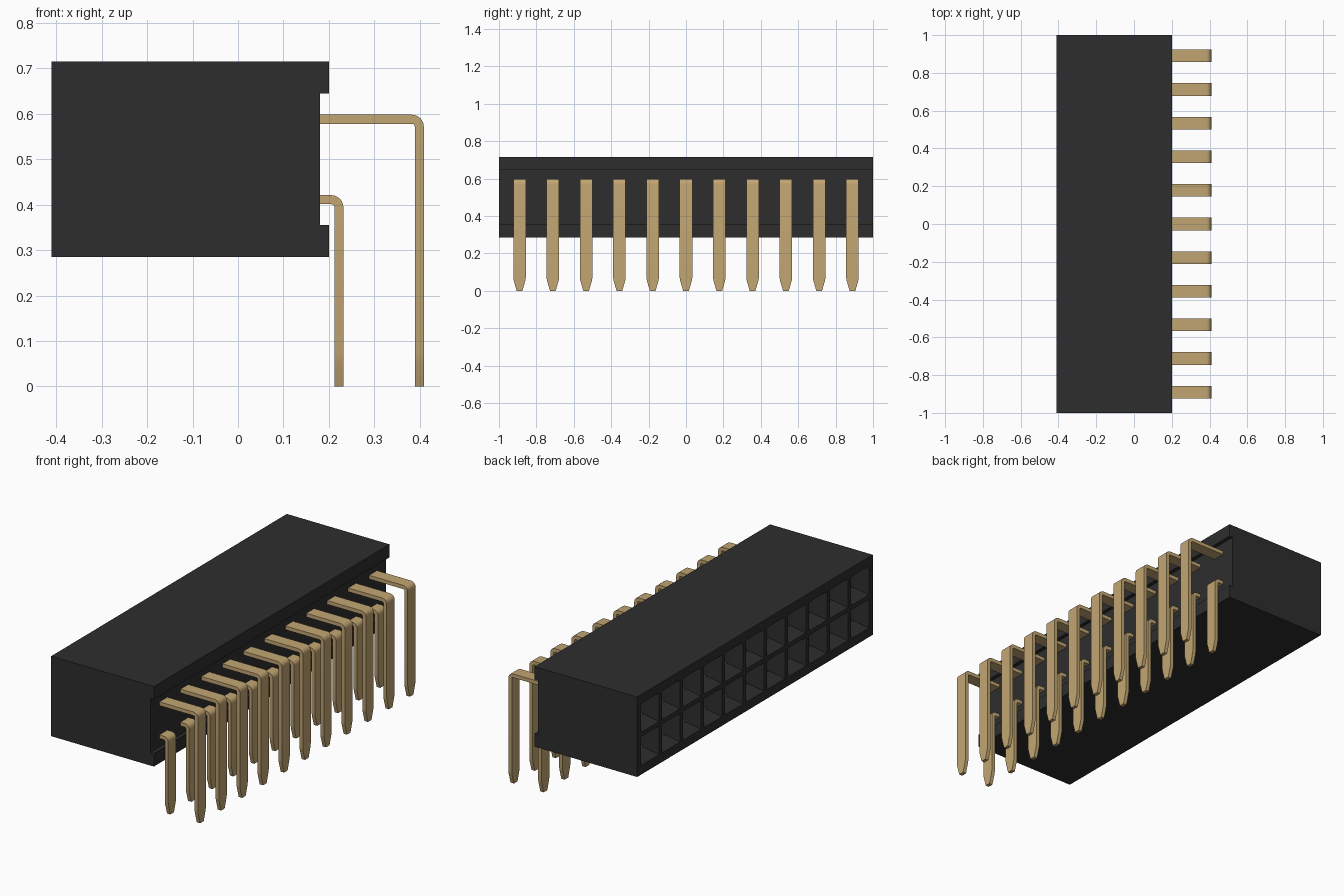
import bpy, bmesh, math

if "Cube" in bpy.data.objects:
    bpy.data.objects.remove(bpy.data.objects["Cube"], do_unlink=True)

PITCH, COUNT = 0.178, 11
ROWS = (0.411, 0.588)
PIN_Y = [(i - (COUNT - 1) / 2) * PITCH for i in range(COUNT)]


def material(name, rgb):
    m = bpy.data.materials.new(name)
    m.use_nodes = True
    m.diffuse_color = (*rgb, 1)
    m.node_tree.nodes["Principled BSDF"].inputs["Base Color"].default_value = (*rgb, 1)
    return m


black = material("black plastic", (0.027, 0.027, 0.027))
gold = material("gold metal", (0.54, 0.38, 0.17))


def finish(name, bm, mat):
    bmesh.ops.recalc_face_normals(bm, faces=bm.faces)
    mesh = bpy.data.meshes.new(name)
    bm.to_mesh(mesh)
    bm.free()
    mesh.materials.append(mat)
    ob = bpy.data.objects.new(name, mesh)
    bpy.context.collection.objects.link(ob)
    return ob


# Housing: channelled profile swept along y, leaving the socket face open
bm = bmesh.new()
profile = [(-0.41, 0.285), (0.2, 0.285), (0.2, 0.355), (0.18, 0.355),
           (0.18, 0.645), (0.2, 0.645), (0.2, 0.715), (-0.41, 0.715)]
near = [bm.verts.new((x, -1, z)) for x, z in profile]
far = [bm.verts.new((x, 1, z)) for x, z in profile]
bm.faces.new(near)
bm.faces.new(far[::-1])
for i in range(len(profile) - 1):
    bm.faces.new((near[i], far[i], far[i + 1], near[i + 1]))

# Socket face: grid of cells with a margin round it
half = COUNT * PITCH / 2
ys = [-1] + [-half + i * PITCH for i in range(COUNT + 1)] + [1]
zs = [0.285, 0.5 - PITCH, 0.5, 0.5 + PITCH, 0.715]
grid = [[bm.verts.new((-0.41, y, z)) for z in zs] for y in ys]
cells = []
for i in range(len(ys) - 1):
    for j in range(len(zs) - 1):
        f = bm.faces.new((grid[i][j], grid[i][j + 1], grid[i + 1][j + 1], grid[i + 1][j]))
        if 0 < i < COUNT + 1 and 0 < j < 3:
            cells.append(f)
bmesh.ops.remove_doubles(bm, verts=bm.verts, dist=0.0001)
bmesh.ops.recalc_face_normals(bm, faces=bm.faces)
cells = [f for f in cells if f.is_valid]

# Each cell: rim, tapered lead-in, then a deep square hole
for thickness, depth in ((0.012, 0), (0.032, -0.06), (0.0005, -0.36)):
    bm.normal_update()
    bmesh.ops.inset_individual(bm, faces=cells, thickness=thickness, depth=depth,
                               use_even_offset=True)
finish("housing", bm, black)


def bent_pin(name, y, z, x_out, radius=0.027, t=0.02, w=0.0335):
    """Flat strip leaving the housing, bent down, with a tapered tip."""
    cx, cz = x_out - radius, z + t / 2 - radius
    stations = [((0.17, z + t / 2), (0.17, z - t / 2), w)]
    for k in range(7):
        a = math.pi / 2 * (1 - k / 6)
        c, s = math.cos(a), math.sin(a)
        stations.append(((cx + radius * c, cz + radius * s),
                         (cx + (radius - t) * c, cz + (radius - t) * s), w))
    for h, hw in ((0.07, w), (0.055, w * 0.93), (0.008, w * 0.52), (0, w * 0.45)):
        stations.append(((x_out, h), (x_out - t, h), hw))
    bm = bmesh.new()
    rings = []
    for (ox, oz), (ix, iz), hw in stations:
        rings.append([bm.verts.new(p) for p in ((ox, y - hw, oz), (ox, y + hw, oz),
                                                (ix, y + hw, iz), (ix, y - hw, iz))])
    for a, b in zip(rings, rings[1:]):
        for k in range(4):
            n = (k + 1) % 4
            bm.faces.new((a[k], a[n], b[n], b[k]))
    bm.faces.new(rings[0])
    bm.faces.new(rings[-1][::-1])
    ob = finish(name, bm, gold)
    bpy.ops.object.select_all(action="DESELECT")
    ob.select_set(True)
    bpy.context.view_layer.objects.active = ob
    bpy.ops.object.shade_smooth_by_angle(angle=math.radians(30))


def contact(name, y, z):
    """Pair of spring blades against the top and bottom of a socket."""
    bm = bmesh.new()
    for side in (-1, 1):
        made = bmesh.ops.create_cube(bm, size=1)["verts"]
        for v in made:
            v.co.x = -0.17 + v.co.x * 0.34
            v.co.y = y + v.co.y * 0.06
            v.co.z = z + side * 0.034 + v.co.z * 0.016
    finish(name, bm, gold)


# Two rows of pins and their contacts
for i, y in enumerate(PIN_Y, 1):
    for row, z, x_out in (("lower", ROWS[0], 0.232), ("upper", ROWS[1], 0.409)):
        bent_pin(f"{row}_pin_{i}", y, z, x_out)
        contact(f"{row}_contact_{i}", y, z)
